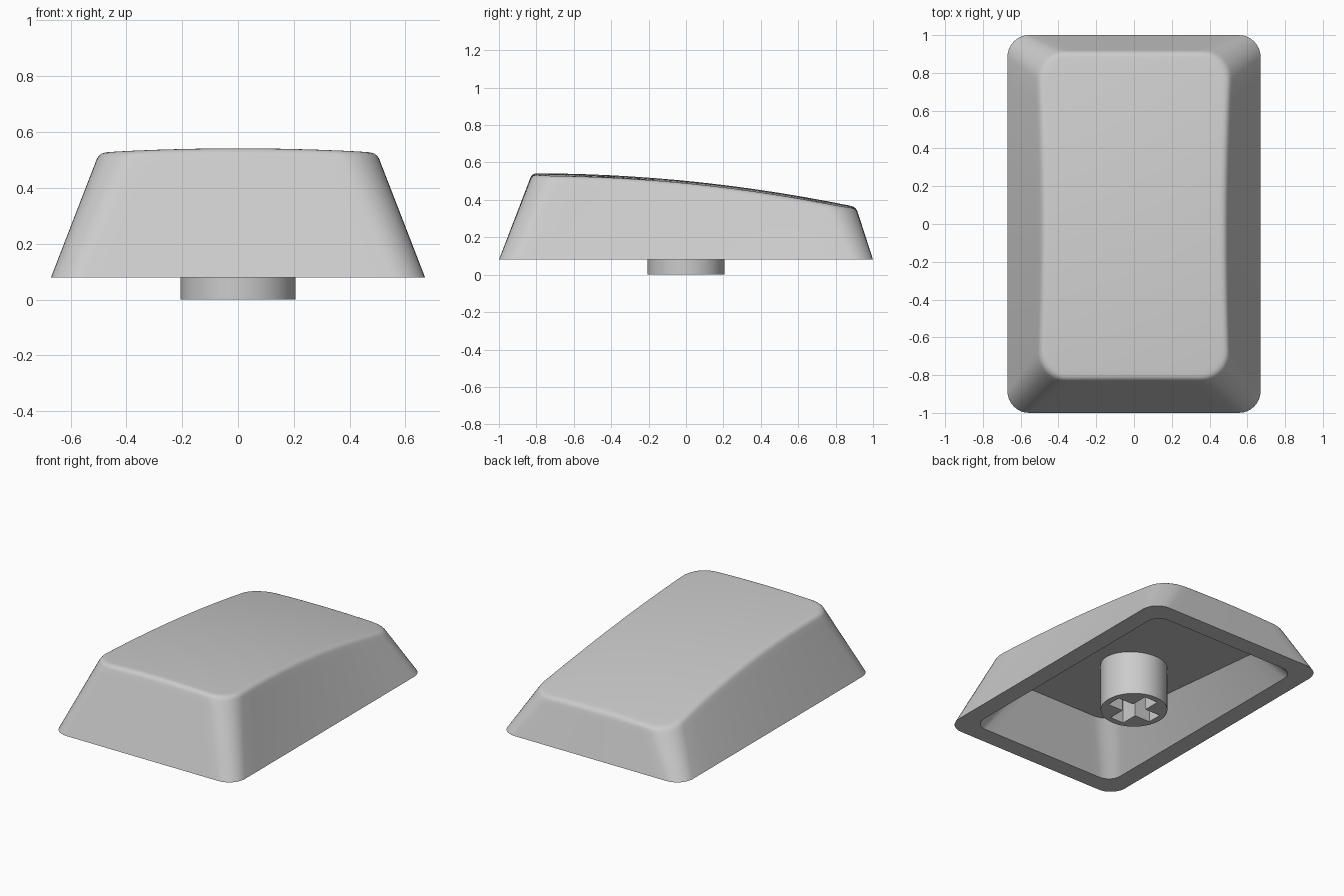
import bpy, bmesh, math
from mathutils import Vector

if "Cube" in bpy.data.objects:
    bpy.data.objects.remove(bpy.data.objects["Cube"])

grey = bpy.data.materials.new("light_grey")
grey.use_nodes = True
colour = (0.6, 0.6, 0.6, 1)
grey.diffuse_color = colour
grey.node_tree.nodes["Principled BSDF"].inputs["Base Color"].default_value = colour

BASE_Z = 0.08
TOP_Y = 0.043      # the top face sits slightly towards the back
FILLET = 0.028


def make_object(name, bm):
    mesh = bpy.data.meshes.new(name)
    bmesh.ops.recalc_face_normals(bm, faces=bm.faces)
    bm.to_mesh(mesh)
    bm.free()
    mesh.materials.append(grey)
    obj = bpy.data.objects.new(name, mesh)
    bpy.context.collection.objects.link(obj)
    return obj


def smooth(obj):
    bpy.ops.object.select_all(action="DESELECT")
    obj.select_set(True)
    bpy.context.view_layer.objects.active = obj
    bpy.ops.object.shade_smooth_by_angle(angle=math.radians(35))


def rounded_ring(hx, hy, r, cy=0, corner=8, side=14):
    """Rounded rectangle with evenly divided sides, anticlockwise."""
    arcs = []
    for k, (sx, sy) in enumerate([(1, 1), (-1, 1), (-1, -1), (1, -1)]):
        centre = Vector((sx * (hx - r), cy + sy * (hy - r)))
        angles = [(k + i / corner) * math.pi / 2 for i in range(corner + 1)]
        arcs.append([centre + r * Vector((math.cos(a), math.sin(a))) for a in angles])
    points = []
    for k, arc in enumerate(arcs):
        points += arc
        points += [arc[-1].lerp(arcs[(k + 1) % 4][0], i / side) for i in range(1, side)]
    return points


def top_height(p):
    """Top surface: falls away to the back, crowned across."""
    return 0.542 - 0.18 * ((p.y + 0.82) / 1.73) ** 2 - 0.06 * p.x ** 2


def top_ring(inset):
    ring = []
    for p in rounded_ring(0.507 - inset, 0.866 - inset, 0.155 - inset, TOP_Y):
        p.x *= 1 - 0.045 * (1 - (p.y / 0.88) ** 2)   # slight waist
        ring.append(Vector((p.x, p.y, top_height(p))))
    return ring


def lift(points, height):
    return [Vector((p.x, p.y, height(p))) for p in points]


# Shell rings, from the ceiling of the cavity round to the top face
ceiling = lift(rounded_ring(0.39, 0.755, 0.12, TOP_Y), lambda p: 0.31 - 0.09 * p.y)
opening = lift(rounded_ring(0.55, 0.88, 0.09), lambda p: BASE_Z)
base = lift(rounded_ring(0.67, 1.0, 0.115), lambda p: BASE_Z)
edge, inner = top_ring(0), top_ring(FILLET)
lower = [e + FILLET * (b - e).normalized() for e, b in zip(edge, base)]
rings = [ceiling, opening, base]
rings.append([a.lerp(b, 0.92) for a, b in zip(base, lower)])
for i in range(6):
    t = i / 5
    rings.append([a.lerp(e, t).lerp(e.lerp(c, t), t)
                  for a, e, c in zip(lower, edge, inner)])
centre = Vector((0, TOP_Y, 0))
for s in (0.97, 0.85, 0.7, 0.55, 0.4, 0.25, 0.1):
    rings.append(lift([centre.lerp(p, s) for p in inner], top_height))

# Keycap shell
bm = bmesh.new()
loops = [[bm.verts.new(p) for p in ring] for ring in rings]
count = len(loops[0])
for a, b in zip(loops, loops[1:]):
    for i in range(count):
        j = (i + 1) % count
        bm.faces.new((a[i], a[j], b[j], b[i]))
bm.faces.new(loops[0])
bm.faces.new(loops[-1])
smooth(make_object("cap_shell", bm))

# Round stem under the cap, ending just inside the ceiling
bm = bmesh.new()
bmesh.ops.create_cone(bm, cap_ends=True, segments=64, radius1=0.206, radius2=0.206, depth=0.35)
bmesh.ops.translate(bm, verts=bm.verts, vec=(0, 0, 0.175))
stem = make_object("stem", bm)

# Cross-shaped socket cut into the stem
ARM, HALF = 0.165, 0.05
bm = bmesh.new()
quarter = [Vector((ARM, -HALF, -0.1)), Vector((ARM, HALF, -0.1)), Vector((HALF, HALF, -0.1))]
outline = []
for k in range(4):
    for p in quarter:
        q = p.copy()
        for _ in range(k):
            q.x, q.y = -q.y, q.x
        outline.append(bm.verts.new(q))
face = bm.faces.new(outline)
result = bmesh.ops.extrude_face_region(bm, geom=[face])
new_verts = [v for v in result["geom"] if isinstance(v, bmesh.types.BMVert)]
bmesh.ops.translate(bm, verts=new_verts, vec=(0, 0, 0.4))
cutter = make_object("socket_cutter", bm)
cutter.hide_render = True

cut = stem.modifiers.new("socket", "BOOLEAN")
cut.operation = "DIFFERENCE"
cut.solver = "EXACT"
cut.object = cutter
bpy.context.view_layer.objects.active = stem
bpy.ops.object.modifier_apply(modifier=cut.name)
bpy.data.objects.remove(cutter)
smooth(stem)
